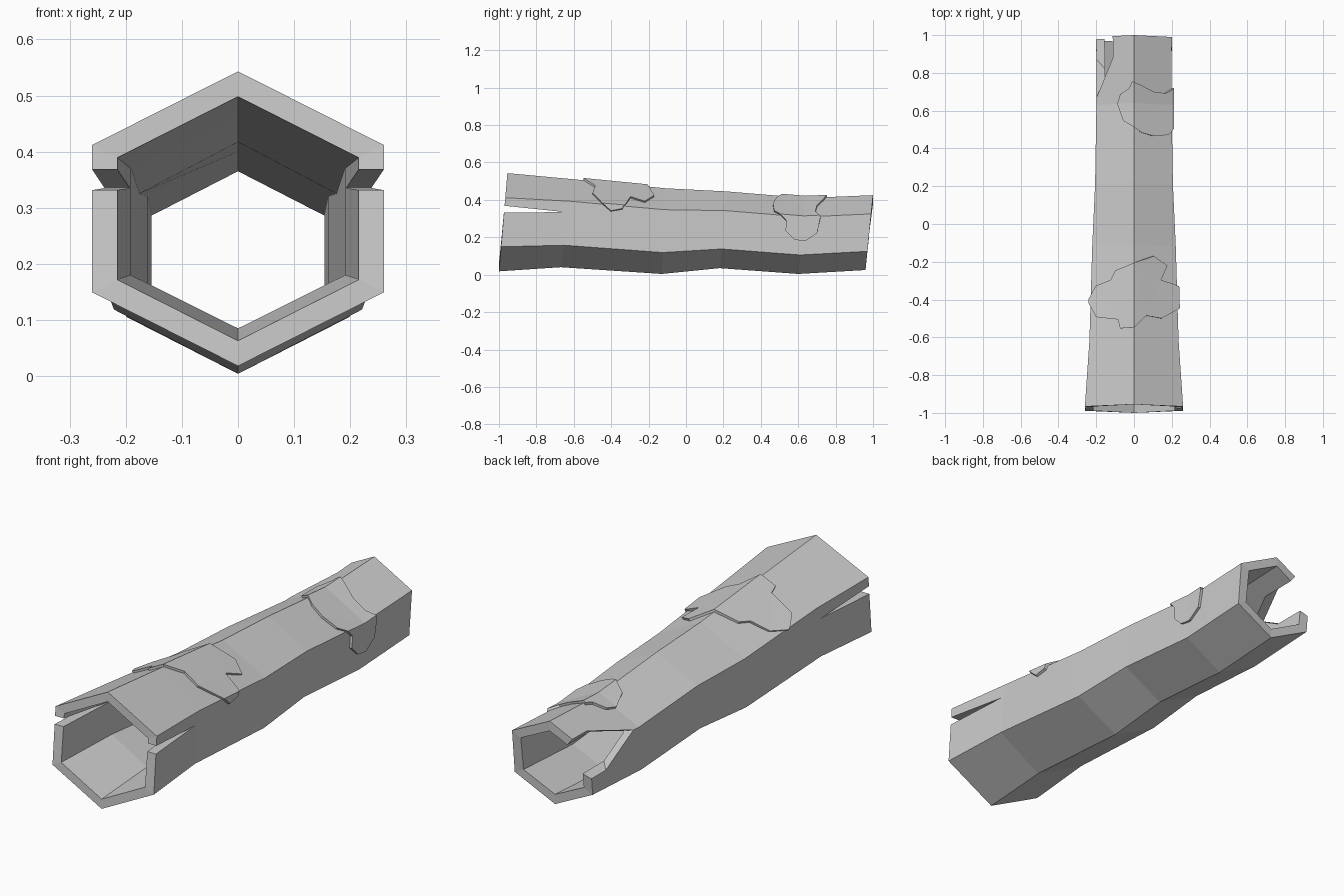
import bpy, bmesh
from mathutils import Vector

if "Cube" in bpy.data.objects:
    bpy.data.objects.remove(bpy.data.objects["Cube"])

# Stations along the log: bottom (y, z), top (y, z), half width
STATIONS = [(-1.0, .018, -.955, .543, .26), (-.67, .04, -.60, .51, .236),
            (-.13, .004, -.11, .462, .221), (.18, .035, .22, .445, .206),
            (.60, .004, .64, .41, .199), (.96, .025, 1.0, .425, .20)]
MIDS = [(s[0] + s[2]) / 2 for s in STATIONS]


def hex_point(st, u, grow):
    """Point on a hexagon section: u = 0 top, 1 upper corner, 2 lower corner, 3 bottom."""
    yb, zb, yt, zt, w = st
    a = abs(u)
    h = (zt - zb) / 2
    z = h * (1 - a / 2) if a <= 1 else h * (1.5 - a) if a <= 2 else -h * (a / 2 - .5)
    x = w * min(a, 1, 3 - a) * (1 if u > 0 else -1)
    y = (yb + yt) / 2 + (yt - yb) / 2 * z / h
    return Vector((x * (1 + grow / w), y, (zb + zt) / 2 + z * (1 + grow / h)))


def surface(u, v, grow):
    i = max(k for k in range(5) if k == 0 or MIDS[k] <= v)
    t = (v - MIDS[i]) / (MIDS[i + 1] - MIDS[i])
    return hex_point(STATIONS[i], u, grow).lerp(hex_point(STATIONS[i + 1], u, grow), t)


def finish(bm, name):
    bmesh.ops.recalc_face_normals(bm, faces=bm.faces)
    me = bpy.data.meshes.new(name)
    bm.to_mesh(me)
    bm.free()
    ob = bpy.data.objects.new(name, me)
    bpy.context.collection.objects.link(ob)
    return ob


# Hollow log: outer and inner hexagonal skins joined at the ends
bm = bmesh.new()
skins = [[[bm.verts.new(hex_point(st, u, g)) for u in (0, 1, 2, 3, -2, -1)]
          for st in STATIONS] for g in (0, -.045)]
strips = [pair for sk in skins for pair in zip(sk, sk[1:])]
strips += [(skins[0][e], skins[1][e]) for e in (0, -1)]
for a, b in strips:
    for i in range(6):
        j = (i + 1) % 6
        bm.faces.new((a[i], a[j], b[j], b[i]))
log = finish(bm, "hollow_log")


# Splits in the ends, cut with wedges
def cut(points, name):
    bm = bmesh.new()
    for p in points:
        bm.verts.new(p)
    bmesh.ops.convex_hull(bm, input=bm.verts)
    cutter = finish(bm, name)
    cutter.hide_render = True
    mod = log.modifiers.new(name, 'BOOLEAN')
    mod.operation = 'DIFFERENCE'
    mod.solver = 'EXACT'
    mod.object = cutter
    bpy.context.view_layer.objects.active = log
    bpy.ops.object.modifier_apply(modifier=name)
    bpy.data.objects.remove(cutter)


cut([(x, y, z) for x in (-.4, .4)
     for y, z in ((-.65, .335), (-1.1, .33), (-1.1, .382))], "front_split")
cut([(-.02, 1.1, .25), (-.2, 1.1, .48), (-.4, 1.1, .15),
     (-.02, .67, .25), (-.4, .67, .38)], "back_split")


# Bark patches: outlines in (u, y), folded over the log's corners
def patch(outline, name, thick=.012):
    bm = bmesh.new()
    bm.faces.new([bm.verts.new((u, v, 0)) for u, v in outline])
    planes = [((c, 0, 0), (1, 0, 0)) for c in (-1, 0, 1)]
    planes += [((0, m, 0), (0, 1, 0)) for m in MIDS]
    for co, no in planes:
        bmesh.ops.bisect_plane(bm, geom=bm.verts[:] + bm.edges[:] + bm.faces[:],
                               plane_co=co, plane_no=no)
    ext = bmesh.ops.extrude_face_region(bm, geom=bm.faces[:], use_keep_orig=True)
    top = {e for e in ext["geom"] if isinstance(e, bmesh.types.BMVert)}
    for v in bm.verts:
        v.co = surface(v.co.x, v.co.y, thick if v in top else -.008)
    bmesh.ops.triangulate(bm, faces=[f for f in bm.faces if len(f.verts) > 4])
    return finish(bm, name)


patch([(0, -.58), (.27, -.51), (.6, -.52), (1, -.46), (1.15, -.41), (1.08, -.35),
       (.9, -.33), (.6, -.31), (.75, -.23), (.45, -.18), (0, -.22), (-.42, -.26),
       (-.52, -.31), (-.85, -.34), (-1.02, -.42), (-.82, -.51), (-.35, -.53),
       (-.3, -.58)], "front_bark_patch")
patch([(-.42, .62), (-.27, .53), (.2, .465), (.5, .45), (.85, .46), (1.15, .53),
       (1.4, .53), (1.6, .58), (1.63, .64), (1.45, .7), (1.05, .71), (.8, .68),
       (.5, .685), (.15, .72), (-.05, .735), (-.12, .7), (-.35, .67)],
      "back_bark_patch")
